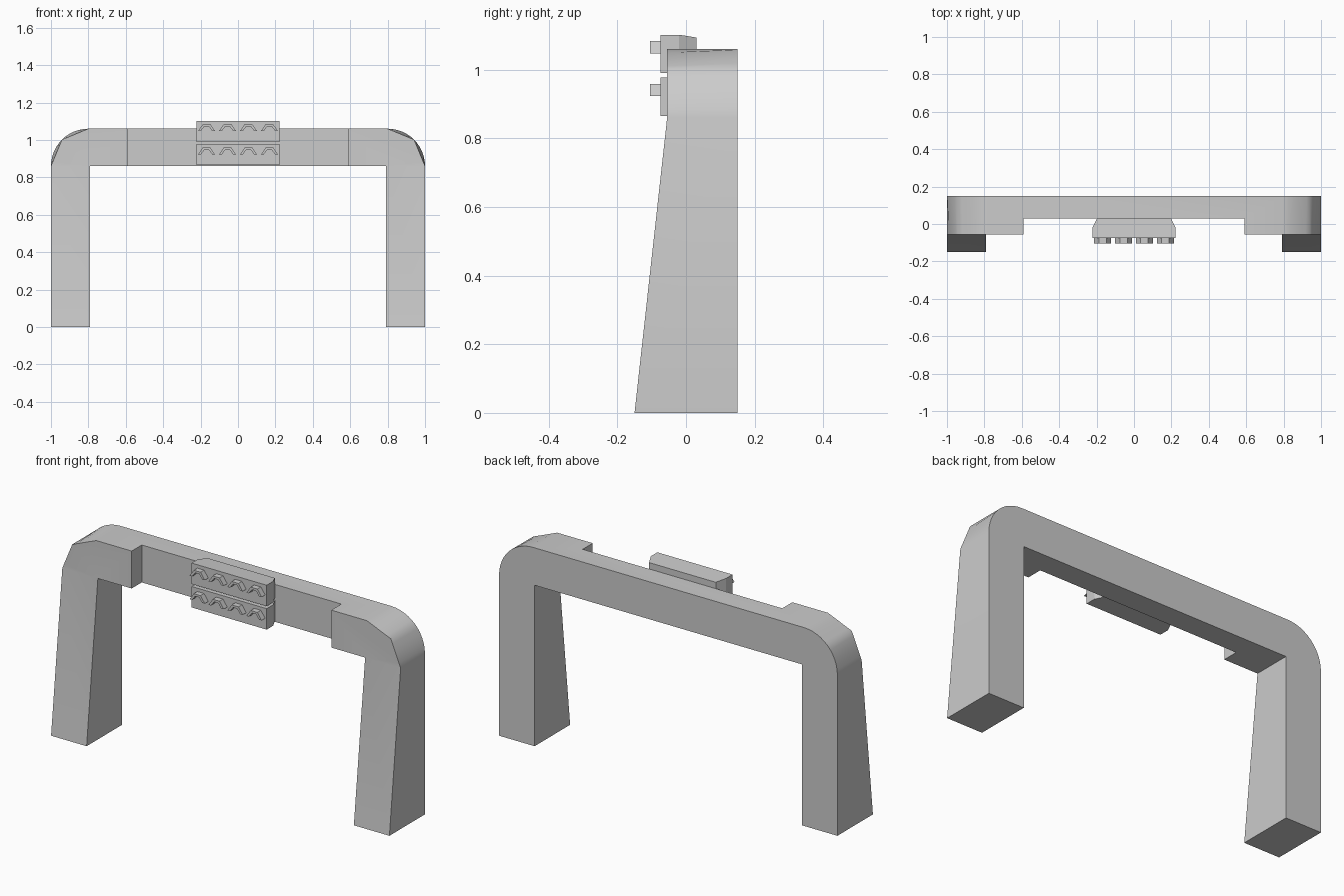
import bpy
import bmesh
from math import sin, cos, pi, radians

old = bpy.data.objects.get("Cube")
if old:
    bpy.data.objects.remove(old, do_unlink=True)

grey = bpy.data.materials.new("plain grey")
grey.use_nodes = True
colour = (0.6, 0.6, 0.6, 1)
grey.diffuse_color = colour
grey.node_tree.nodes["Principled BSDF"].inputs["Base Color"].default_value = colour


def make_object(name, bm):
    bmesh.ops.recalc_face_normals(bm, faces=bm.faces)
    mesh = bpy.data.meshes.new(name)
    bm.to_mesh(mesh)
    bm.free()
    mesh.materials.append(grey)
    obj = bpy.data.objects.new(name, mesh)
    bpy.context.collection.objects.link(obj)
    return obj


def loft(name, front, back, front_faces=None):
    """Closed solid between two matching outlines."""
    bm = bmesh.new()
    f = [bm.verts.new(p) for p in front]
    b = [bm.verts.new(p) for p in back]
    n = len(f)
    for ids in front_faces or [range(n)]:
        bm.faces.new([f[i] for i in ids])
    bm.faces.new(b)
    for i in range(n):
        j = (i + 1) % n
        bm.faces.new((f[i], f[j], b[j], b[i]))
    return make_object(name, bm)


# Arch outline: smooth corners at the back, two flat chords at the front
BACK, FRONT, FOOT = 0.15, -0.055, -0.15
SPRING, TOP, INNER, RADIUS, STEPS = 0.86, 1.06, 0.79, 0.2, 12


def arc_point(t):
    a = t * pi / 2
    return 1 - RADIUS + RADIUS * cos(a), SPRING + RADIUS * sin(a)


def chord_point(t):
    k = min(int(t * 2), 1) / 2
    (x0, z0), (x1, z1) = arc_point(k), arc_point(k + 0.5)
    s = (t - k) * 2
    return x0 + (x1 - x0) * s, z0 + (z1 - z0) * s


def half(curve, y, foot_y):
    pts = [(INNER, y, SPRING), (INNER, foot_y, 0), (1, foot_y, 0)]
    for i in range(STEPS + 1):
        x, z = curve(i / STEPS)
        pts.append((x, y, z))
    return pts


def outline(curve, y, foot_y):
    right = half(curve, y, foot_y)
    return right + [(-x, yy, z) for x, yy, z in reversed(right)]


front = outline(chord_point, FRONT, FOOT)
back = outline(arc_point, BACK, BACK)
n = len(front)
upper = [0] + list(range(3, n - 3)) + [n - 1]
arch = loft("arch_frame", front, back,
            [(0, 1, 2, 3), upper, (n - 4, n - 3, n - 2, n - 1)])

# Recess the front of the crossbeam between the two shoulders
bm = bmesh.new()
bmesh.ops.create_cube(bm, size=1)
for v in bm.verts:
    v.co.x *= 1.18
    v.co.y = 0.03 if v.co.y > 0 else -0.3
    v.co.z = 1.3 if v.co.z > 0 else 0.7
cutter = make_object("recess_cutter", bm)
cutter.hide_render = True
cut = arch.modifiers.new("recess", 'BOOLEAN')
cut.operation = 'DIFFERENCE'
cut.solver = 'EXACT'
cut.object = cutter
bpy.context.view_layer.objects.active = arch
arch.select_set(True)
bpy.ops.object.modifier_apply(modifier=cut.name)
bpy.data.objects.remove(cutter, do_unlink=True)
bpy.ops.object.shade_smooth_by_angle(angle=radians(30))
arch.select_set(False)


# Two panels with bevelled rear ends, each carrying four angled hooks
def panel(name, low, high, drop):
    plan = [(-0.222, -0.075), (0.222, -0.075), (0.222, -0.02),
            (0.197, 0.03), (-0.197, 0.03), (-0.222, -0.02)]
    bottom = [(x, y, low) for x, y in plan]
    top = [(x, y, high - (drop if y > 0 else 0)) for x, y in plan]
    return loft(name, bottom, top)


def hook(name, cx, z):
    shape = [(-0.045, 0), (-0.02, 0.036), (0.02, 0.036), (0.045, 0),
             (0.03, 0), (0.012, 0.024), (-0.012, 0.024), (-0.03, 0)]
    return loft(name, [(cx + x, -0.105, z + h) for x, h in shape],
                [(cx + x, -0.075, z + h) for x, h in shape])


for label, low, high, drop in (("upper", 0.99, 1.102, 0.008),
                               ("lower", 0.865, 0.977, 0)):
    panel(label + "_panel", low, high, drop)
    for i in range(4):
        hook(f"{label}_hook_{i + 1}", (i - 1.5) * 0.112, low + 0.058)
